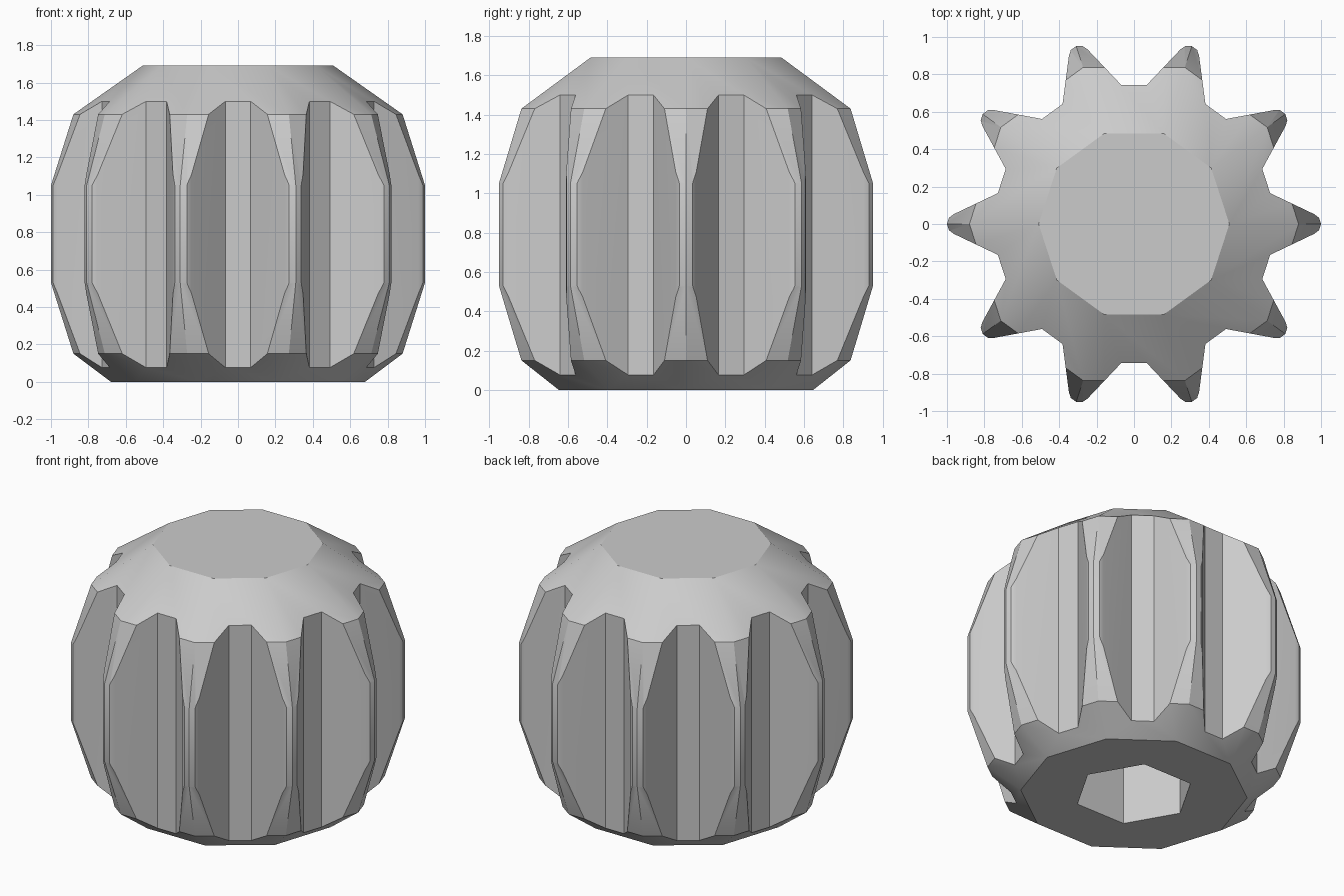
import bpy
import bmesh
from math import cos, sin, pi, radians

cube = bpy.data.objects.get("Cube")
if cube:
    bpy.data.objects.remove(cube, do_unlink=True)

TEETH = 10

# Plain grey plastic
grey = bpy.data.materials.new("light_grey")
grey.use_nodes = True
grey.diffuse_color = (0.6, 0.6, 0.6, 1)
grey.node_tree.nodes["Principled BSDF"].inputs["Base Color"].default_value = (0.6, 0.6, 0.6, 1)


def ring(radius, sides):
    return [(radius * cos(2 * pi * i / sides), radius * sin(2 * pi * i / sides))
            for i in range(sides)]


def loft(name, sections):
    """Closed solid through (outline, height) sections."""
    bm = bmesh.new()
    loops = [[bm.verts.new((x, y, z)) for x, y in outline] for outline, z in sections]
    for low, high in zip(loops, loops[1:]):
        n = len(low)
        for i in range(n):
            j = (i + 1) % n
            bm.faces.new((low[i], low[j], high[j], high[i]))
    bm.faces.new(loops[0][::-1])
    bm.faces.new(loops[-1])
    mesh = bpy.data.meshes.new(name)
    bm.to_mesh(mesh)
    bm.free()
    mesh.materials.append(grey)
    obj = bpy.data.objects.new(name, mesh)
    bpy.context.collection.objects.link(obj)
    return obj


def combine(target, tool, operation):
    tool.hide_render = True
    mod = target.modifiers.new(operation.lower(), "BOOLEAN")
    mod.operation = operation
    mod.solver = "EXACT"
    mod.object = tool
    bpy.ops.object.modifier_apply(modifier=mod.name)
    bpy.data.objects.remove(tool, do_unlink=True)


# Ten-sided barrel with chamfered ends
profile = [(0.68, 0), (0.88, 0.15), (1.0, 0.53), (1.0, 1.05), (0.88, 1.43), (0.51, 1.69)]
knob = loft("grip_knob", [(ring(r, TEETH), z) for r, z in profile])
bpy.context.view_layer.objects.active = knob
knob.select_set(True)

# Toothed outline that trims the grooves into the barrel
half_tooth = [(0.728, 0.165), (0.965, 0.052), (0.984, 0.037), (1.02, 0.015)]
tooth = [(x, -y) for x, y in half_tooth] + half_tooth[::-1]
outline = []
for k in range(TEETH):
    c, s = cos(2 * pi * k / TEETH), sin(2 * pi * k / TEETH)
    outline += [(x * c - y * s, x * s + y * c) for x, y in tooth]
combine(knob, loft("groove_cutter", [(outline, -0.1), (outline, 1.8)]), "INTERSECT")

# Hexagonal socket in the underside
socket = ring(0.36, 6)
combine(knob, loft("socket_cutter", [(socket, -0.1), (socket, 1.0)]), "DIFFERENCE")

bpy.ops.object.shade_smooth_by_angle(angle=radians(30))
